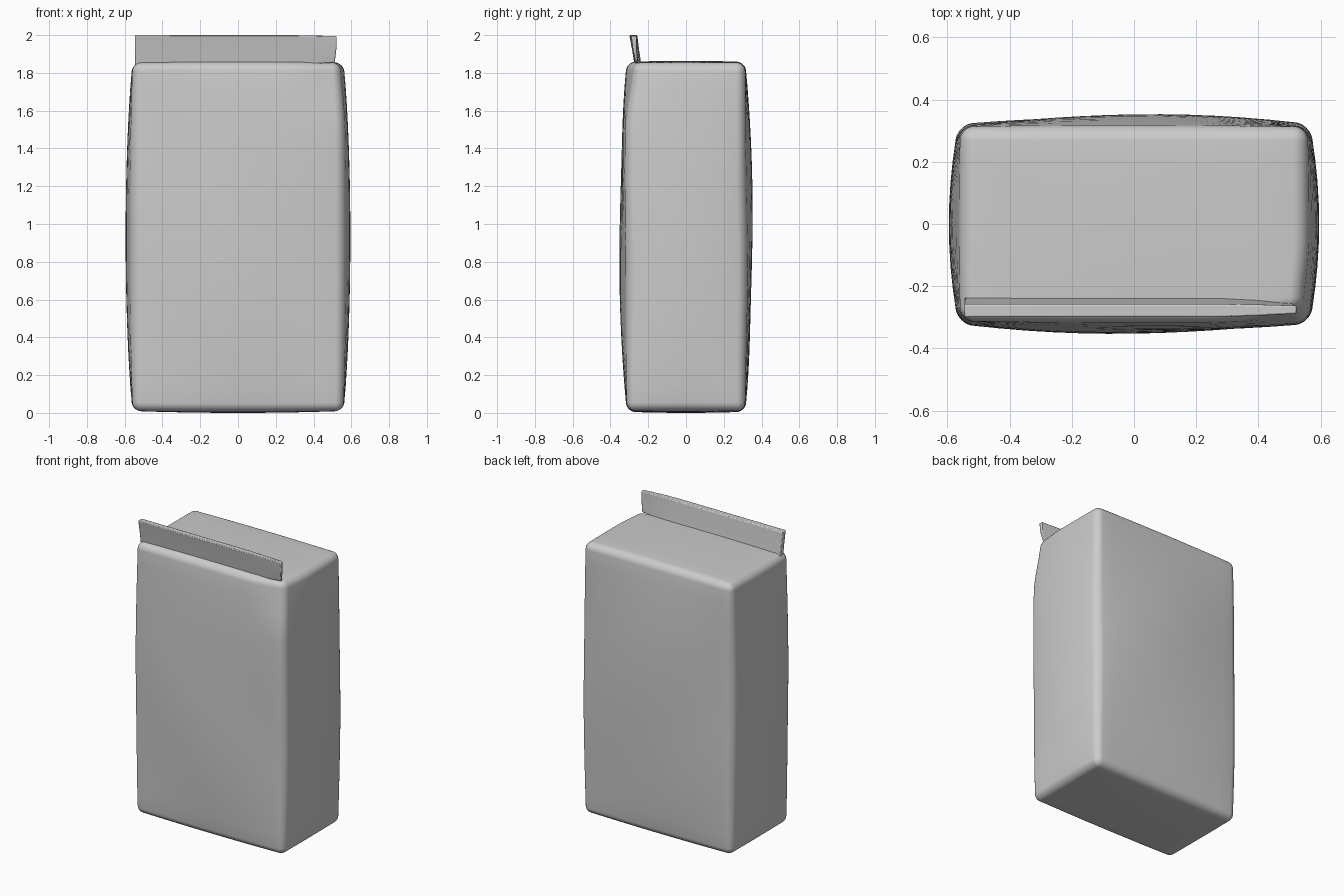
import bpy, bmesh, math
from mathutils import Vector

if "Cube" in bpy.data.objects:
    bpy.data.objects.remove(bpy.data.objects["Cube"], do_unlink=True)

paper = bpy.data.materials.new("grey_paper")
paper.use_nodes = True
GREY = (0.6, 0.6, 0.6, 1)
paper.diffuse_color = GREY
paper.node_tree.nodes["Principled BSDF"].inputs["Base Color"].default_value = GREY


def finish(bm, name, angle):
    bmesh.ops.recalc_face_normals(bm, faces=bm.faces)
    mesh = bpy.data.meshes.new(name)
    bm.to_mesh(mesh)
    bm.free()
    mesh.materials.append(paper)
    obj = bpy.data.objects.new(name, mesh)
    bpy.context.collection.objects.link(obj)
    bpy.ops.object.select_all(action="DESELECT")
    obj.select_set(True)
    bpy.context.view_layer.objects.active = obj
    bpy.ops.object.shade_smooth_by_angle(angle=math.radians(angle))
    return obj


def ramp(t):
    t = max(0, min(1, t))
    return t * t * (3 - 2 * t)


# Filled bag: a box sliced finely, rounded at the edges and puffed out
half = Vector((0.557, 0.312, 0.922))
mid_z = 0.932
radius = 0.045
bm = bmesh.new()
bmesh.ops.create_cube(bm, size=2)
for v in bm.verts:
    v.co = Vector(a * b for a, b in zip(v.co, half))
for axis in range(3):
    inner = half[axis] - radius
    steps = [12, 8, 20][axis]
    cuts = [inner * (2 * i / steps - 1) for i in range(steps + 1)]
    for a in (0.25, 0.5, 0.75):
        edge = inner + radius * math.tan(a * math.pi / 4)
        cuts += [edge, -edge]
    normal = Vector(1 if i == axis else 0 for i in range(3))
    for c in cuts:
        bmesh.ops.bisect_plane(bm, geom=bm.verts[:] + bm.edges[:] + bm.faces[:],
                               plane_co=normal * c, plane_no=normal)
for v in bm.verts:
    core = Vector(max(r - h, min(h - r, c)) for c, h, r in zip(v.co, half, [radius] * 3))
    p = core + (v.co - core).normalized() * radius
    u = [c / h for c, h in zip(p, half)]
    puff = [max(0, 1 - c * c) for c in u]
    wave = 0.004 * math.sin(5 * p.x + 4 * p.z) * puff[2]
    q = p.copy()
    q.x += u[0] * (0.008 + 0.03 * puff[1]) * puff[2] ** 0.8
    q.y += u[1] * (0.006 + 0.033 * puff[0]) * puff[2] ** 0.8 + wave
    q.z += u[2] * 0.01 * puff[0] * (0.4 + 0.6 * puff[1]) + mid_z
    # Tucked corner below the pinched end of the seal
    tuck = ramp((p.x - 0.3) / 0.25) * ramp((-p.y - 0.05) / 0.25) * ramp((q.z - 1.5) / 0.35)
    q.x -= 0.015 * tuck
    q.y += 0.035 * tuck
    v.co = q
finish(bm, "bag_body", 60)

# Folded seal: leaning strip, squeezed thin towards its left end
full = [(-0.272, 1.84), (-0.285, 1.92), (-0.30, 2.0), (-0.258, 2.0), (-0.248, 1.92), (-0.236, 1.84)]
thin = [(-0.266, 1.855), (-0.283, 1.935), (-0.289, 1.995), (-0.262, 1.995), (-0.262, 1.935), (-0.256, 1.855)]
stations = [(-0.545, 0), (-0.3, 0), (0, 0), (0.27, 0), (0.4, 0.4), (0.47, 0.8), (0.522, 1)]
bm = bmesh.new()
rings = []
for x, t in stations:
    ring = []
    for i, (a, b) in enumerate(zip(full, thin)):
        y, z = a[0] + (b[0] - a[0]) * t, a[1] + (b[1] - a[1]) * t
        ring.append(bm.verts.new((x - (0.01 * t if i in (0, 5) else 0), y, z)))
    rings.append(ring)
for r, s in zip(rings, rings[1:]):
    for i in range(6):
        j = (i + 1) % 6
        bm.faces.new((r[i], r[j], s[j], s[i]))
bm.faces.new(rings[0])
bm.faces.new(rings[-1])
seal = finish(bm, "top_seal", 40)
bevel = seal.modifiers.new("soft_edges", "BEVEL")
bevel.width = 0.006
bevel.segments = 2
bevel.limit_method = "ANGLE"
bevel.angle_limit = math.radians(40)
